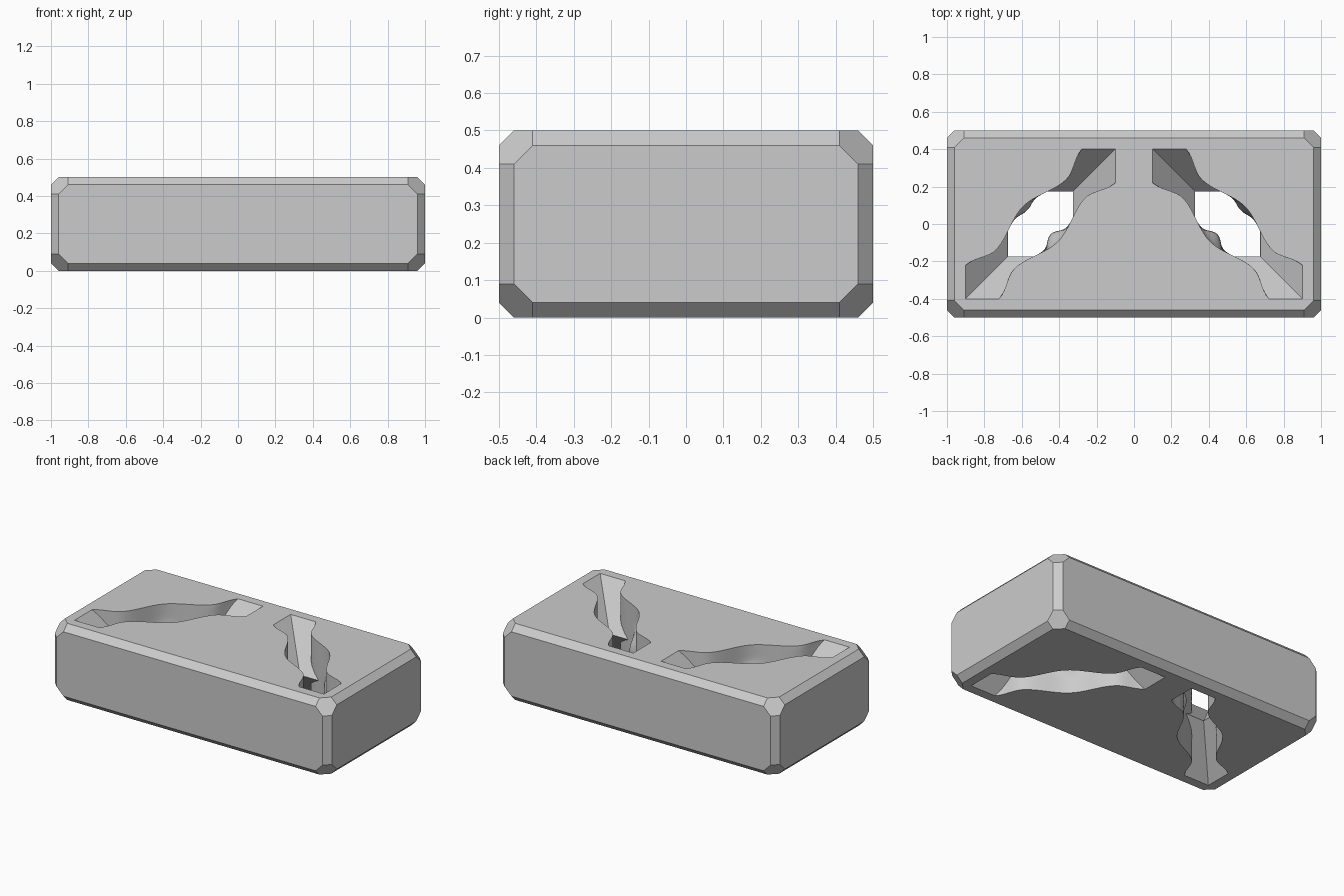
import bpy, bmesh
from math import sqrt, cos, pi
from itertools import permutations, product
from mathutils import Vector

if "Cube" in bpy.data.objects:
    bpy.data.objects.remove(bpy.data.objects["Cube"], do_unlink=True)

SIZE = Vector((1.0, 0.5, 0.25))   # half extents of the block
ROOT2 = sqrt(2)
STEPS, LAYERS = 36, 20

grey = bpy.data.materials.new("light_grey")
grey.use_nodes = True
grey.diffuse_color = (0.6, 0.6, 0.6, 1)
grey.node_tree.nodes["Principled BSDF"].inputs["Base Color"].default_value = (0.6, 0.6, 0.6, 1)


def make_object(name, bm):
    bmesh.ops.recalc_face_normals(bm, faces=bm.faces)
    mesh = bpy.data.meshes.new(name)
    bm.to_mesh(mesh)
    bm.free()
    mesh.materials.append(grey)
    obj = bpy.data.objects.new(name, mesh)
    bpy.context.collection.objects.link(obj)
    return obj


def ease(x):
    x = min(max(x, 0), 1)
    return x * x * (3 - 2 * x)


def half_width(s):
    """Slot half width: flared ends, narrow necks, round middle."""
    s = abs(s)
    if s > 0.27:
        return 0.07 + 0.057 * ease((s - 0.27) / 0.168)
    return 0.07 + 0.062 * ease(1 - s / 0.27)


def lip(s, z):
    """Rounded swelling on the slot wall at mid height."""
    a, b = min(abs(s) / 0.1, 1), min(abs(z - 0.25) / 0.16, 1)
    return (cos(a * pi / 2) * cos(b * pi / 2)) ** 2


def slot_cutter(name, side):
    """Diagonal slot whose square ends slope inward to mid height."""
    bm = bmesh.new()
    rings = []
    for i in range(LAYERS + 1):
        z = 0.25 + 0.27 * (2 * i / LAYERS - 1)
        h = 0.175 + 0.9 * abs(z - 0.25)
        reach = ROOT2 * h
        for _ in range(60):           # where the wall meets the sloping end
            reach = 0.5 * (reach + ROOT2 * h - half_width(reach))
        stations = [reach * (2 * k / STEPS - 1) for k in range(STEPS + 1)]
        path = [(s, half_width(s) - 0.03 * lip(s, z)) for s in stations]
        path.append((ROOT2 * h, 0))
        path += [(s, 0.055 * lip(s, z) - half_width(s)) for s in reversed(stations)]
        path.append((-ROOT2 * h, 0))
        rings.append([bm.verts.new((side * (0.5 - (s - t) / ROOT2), (s + t) / ROOT2, z))
                      for s, t in path])
    for low, high in zip(rings, rings[1:]):
        for k in range(len(low)):
            j = (k + 1) % len(low)
            bm.faces.new((low[k], low[j], high[j], high[k]))
    bm.faces.new(rings[0])
    bm.faces.new(rings[-1])
    cutter = make_object(name, bm)
    cutter.hide_render = True
    return cutter


# Block with bevelled edges and trimmed corners
bm = bmesh.new()
for signs in product((-1, 1), repeat=3):
    for inset in permutations((0, 0.04, 0.09)):
        x, y, z = (g * (e - d) for g, e, d in zip(signs, SIZE, inset))
        bm.verts.new((x, y, z + SIZE.z))
bmesh.ops.convex_hull(bm, input=bm.verts)
bmesh.ops.dissolve_limit(bm, angle_limit=0.01, verts=bm.verts, edges=bm.edges)
block = make_object("slotted_block", bm)

# Two mirrored through-slots
bpy.ops.object.select_all(action="DESELECT")
bpy.context.view_layer.objects.active = block
block.select_set(True)
for name, side in (("left_slot_cutter", 1), ("right_slot_cutter", -1)):
    cutter = slot_cutter(name, side)
    cut = block.modifiers.new(name, "BOOLEAN")
    cut.operation = "DIFFERENCE"
    cut.solver = "EXACT"
    cut.object = cutter
    bpy.ops.object.modifier_apply(modifier=cut.name)
    bpy.data.objects.remove(cutter, do_unlink=True)

bpy.ops.object.shade_smooth_by_angle()
